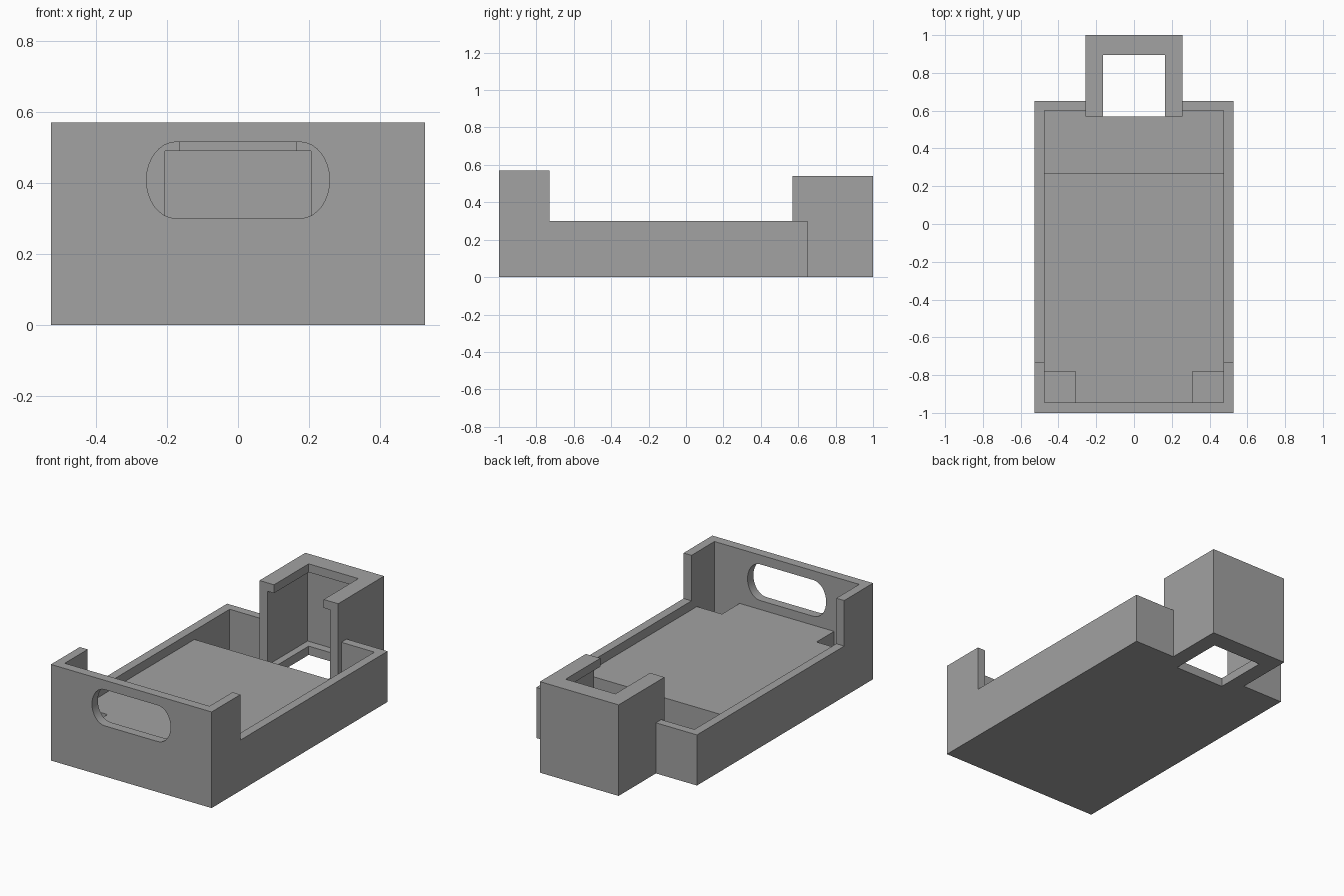
import bpy
import bmesh
from math import sin, cos, pi, radians

old = bpy.data.objects.get("Cube")
if old:
    bpy.data.objects.remove(old, do_unlink=True)

grey = bpy.data.materials.new("plain grey")
grey.use_nodes = True
COLOR = (0.36, 0.36, 0.36, 1)
grey.diffuse_color = COLOR
grey.node_tree.nodes["Principled BSDF"].inputs["Base Color"].default_value = COLOR


def add_object(name, bm):
    bmesh.ops.recalc_face_normals(bm, faces=bm.faces)
    mesh = bpy.data.meshes.new(name)
    bm.to_mesh(mesh)
    bm.free()
    mesh.materials.append(grey)
    obj = bpy.data.objects.new(name, mesh)
    bpy.context.scene.collection.objects.link(obj)
    return obj


def box(name, x, y, z):
    """Box from (min, max) pairs."""
    bm = bmesh.new()
    bmesh.ops.create_cube(bm, size=1)
    for v in bm.verts:
        for axis, (low, high) in enumerate((x, y, z)):
            v.co[axis] = high if v.co[axis] > 0 else low
    return add_object(name, bm)


def sym(half):
    return (-half, half)


def slot(name, half, straight, z, y, steps=16):
    """Rounded slot pushed through along y."""
    mid, rz, rx = sum(z) / 2, (z[1] - z[0]) / 2, half - straight
    bm = bmesh.new()
    ring = []
    for side in (0, 1):
        for i in range(steps + 1):
            a = -pi / 2 + pi * i / steps + pi * side
            cx = -straight if side else straight
            ring.append(bm.verts.new((cx + rx * cos(a), y[0], mid + rz * sin(a))))
    face = bm.faces.new(ring)
    out = bmesh.ops.extrude_face_region(bm, geom=[face])
    for v in out["geom"]:
        if isinstance(v, bmesh.types.BMVert):
            v.co.y = y[1]
    return add_object(name, bm)


def combine(target, tool, operation="DIFFERENCE"):
    mod = target.modifiers.new(tool.name, "BOOLEAN")
    mod.operation, mod.solver, mod.object = operation, "EXACT", tool
    graph = bpy.context.evaluated_depsgraph_get()
    mesh = bpy.data.meshes.new_from_object(target.evaluated_get(graph))
    target.modifiers.clear()
    target.data = mesh
    bpy.data.objects.remove(tool, do_unlink=True)


FLOOR, DECK, RIM, TALL, HOLDER = 0.052, 0.247, 0.30, 0.57, 0.54
INNER, FRONT_IN, BACK_IN = 0.475, -0.945, 0.60
ABOVE = 0.7

# Tray body with low side walls and a tall front
tray = box("tray", sym(0.527), (-1, 0.65), (0, TALL))
combine(tray, box("low_walls", sym(0.6), (-0.73, 0.8), (RIM, ABOVE)))

# Recess above the raised deck, and the deep well behind it
combine(tray, box("recess", sym(INNER), (FRONT_IN, BACK_IN), (DECK, ABOVE)))
combine(tray, box("back_well", sym(INNER), (0.27, BACK_IN), (FLOOR, ABOVE)))

# Pits in the two front corners of the deck
for side in (-1, 1):
    x = sorted((side * 0.31, side * INNER))
    combine(tray, box("corner_pit", x, (FRONT_IN, -0.78), (FLOOR, ABOVE)))

# Hand slot in the front wall
combine(tray, slot("hand_slot", 0.258, 0.175, (0.30, 0.515), (-1.1, -0.9)))

# Upright holder at the back, hollow and open to the tray
combine(tray, box("holder", sym(0.258), (0.57, 1), (0, HOLDER)), "UNION")
combine(tray, box("holder_cavity", sym(0.205), (0.55, 0.945), (FLOOR, 0.49)))
combine(tray, box("lip_notch", sym(0.163), (0.5, 0.895), (0.4, ABOVE)))
combine(tray, box("floor_hole", sym(0.163), (0.57, 0.895), (-0.1, 0.2)))

# Smooth slot ends, crisp edges elsewhere
bpy.ops.object.select_all(action="DESELECT")
tray.select_set(True)
bpy.context.view_layer.objects.active = tray
bpy.ops.object.shade_smooth_by_angle(angle=radians(30))
